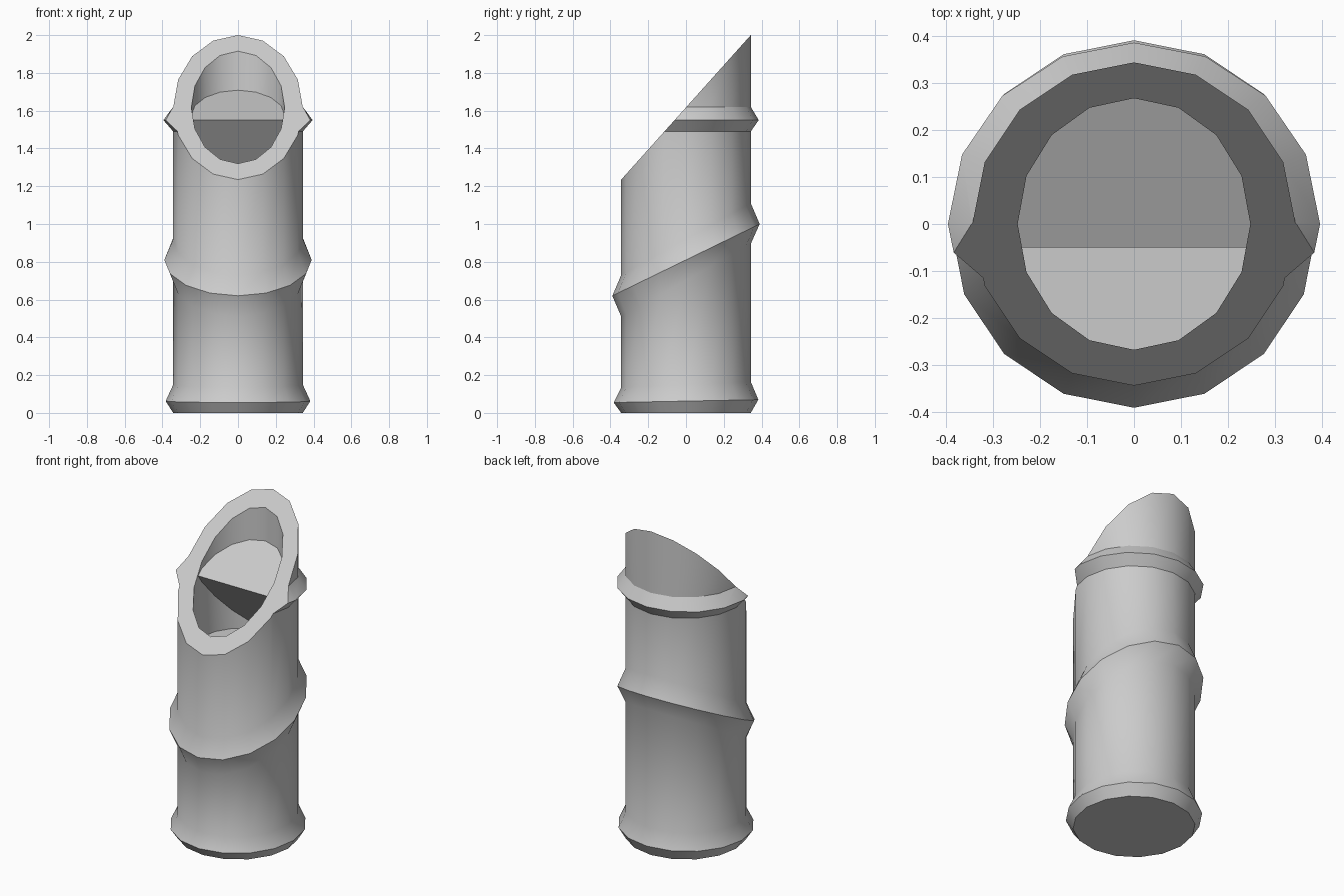
import bpy, bmesh, math
from mathutils import Vector

if "Cube" in bpy.data.objects:
    bpy.data.objects.remove(bpy.data.objects["Cube"])

SIDES = 16
R = 0.343
CUT_SLOPE = 0.765 / 0.686
CUT_CO = Vector((0, 0, 1.6175))
CUT_NO = Vector((0, -CUT_SLOPE, 1)).normalized()


def stack(levels):
    """Closed tube through tilted loops: (x radius, y radius, front z, back z)."""
    bm = bmesh.new()
    loops = []
    for rx, ry, zf, zb in levels:
        loop = []
        for i in range(SIDES):
            a = 2 * math.pi * i / SIDES
            c, s = math.cos(a), math.sin(a)
            loop.append(bm.verts.new((rx * c, ry * s, (zf + zb) / 2 + (zb - zf) / 2 * s)))
        loops.append(loop)
    for lo, hi in zip(loops, loops[1:]):
        for i in range(SIDES):
            j = (i + 1) % SIDES
            bm.faces.new((lo[i], lo[j], hi[j], hi[i]))
    bm.faces.new(loops[0][::-1])
    bm.faces.new(loops[-1])
    return bm


def slice_off(bm, co, no):
    """Remove everything on the normal side of a plane and cap the cut."""
    res = bmesh.ops.bisect_plane(bm, geom=bm.verts[:] + bm.edges[:] + bm.faces[:],
                                 plane_co=co, plane_no=no, clear_outer=True)
    edges = [e for e in res["geom_cut"] if isinstance(e, bmesh.types.BMEdge)]
    bmesh.ops.holes_fill(bm, edges=edges)
    bmesh.ops.recalc_face_normals(bm, faces=bm.faces[:])


def to_object(bm, name):
    me = bpy.data.meshes.new(name)
    bm.to_mesh(me)
    bm.free()
    ob = bpy.data.objects.new(name, me)
    bpy.context.collection.objects.link(ob)
    return ob


def activate(ob):
    bpy.ops.object.select_all(action='DESELECT')
    ob.select_set(True)
    bpy.context.view_layer.objects.active = ob


# Stalk with three ridges, sliced diagonally at the top
P = 0.39
bm = stack([
    (R, R, 0, 0), (0.383, 0.383, 0.055, 0.07), (R, R, 0.135, 0.165),
    (R, R, 0.51, 0.895), (P, P, 0.62, 1.0), (R, R, 0.73, 1.11),
    (R, R, 1.49, 1.49), (0.395, 0.385, 1.55, 1.55), (R, R, 1.62, 1.62),
    (R, R, 2.2, 2.2)])
slice_off(bm, CUT_CO, CUT_NO)
stalk = to_object(bm, "stalk")

# Hollow core
IX, IY, FLOOR = 0.247, 0.267, 1.15
cutter = to_object(stack([(IX, IY, FLOOR, FLOOR), (IX, IY, 2.4, 2.4)]), "core_cutter")
cutter.hide_render = True
mod = stalk.modifiers.new("hollow", 'BOOLEAN')
mod.operation = 'DIFFERENCE'
mod.solver = 'EXACT'
mod.object = cutter
activate(stalk)
bpy.ops.object.modifier_apply(modifier=mod.name)
bpy.data.objects.remove(cutter)

# Wedge-shaped partition inside the opening
bm = stack([(IX, IY, FLOOR, FLOOR), (IX, IY, 2.0, 2.0)])
crease = Vector((0, -0.05, 1.55))
slice_off(bm, crease, Vector((0, -0.16, 0.32)).normalized())
slice_off(bm, crease, Vector((0, -0.37, -0.31)).normalized())
partition = to_object(bm, "inner_partition")

for ob in (stalk, partition):
    activate(ob)
    bpy.ops.object.shade_smooth_by_angle(angle=math.radians(30))
